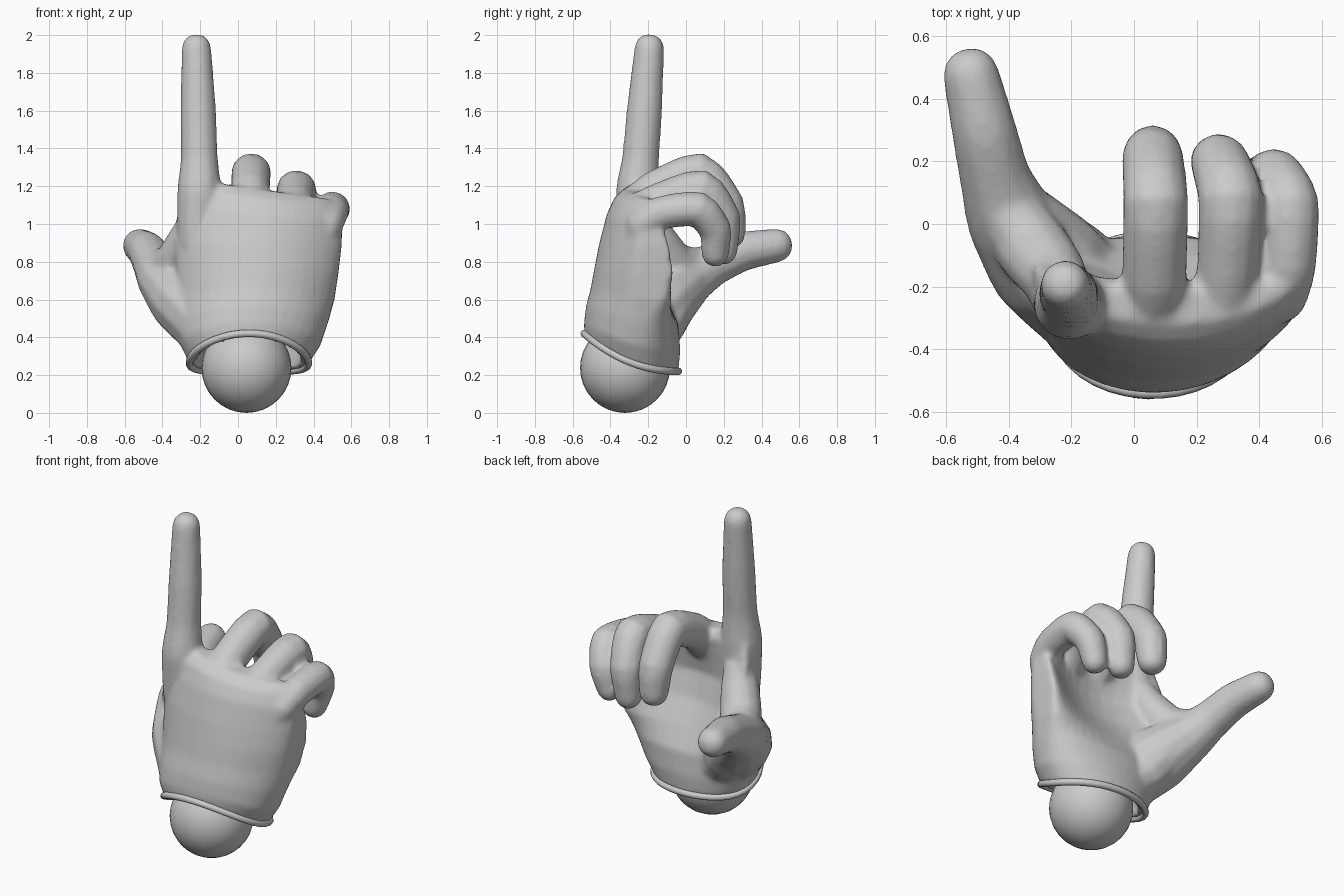
import bpy, bmesh, math
from mathutils import Vector

if "Cube" in bpy.data.objects:
    bpy.data.objects.remove(bpy.data.objects["Cube"])

N = 36


def bridge(bm, rings):
    """Skin a list of vertex-position rings and cap both ends."""
    loops = [[bm.verts.new(p) for p in r] for r in rings]
    for a, b in zip(loops, loops[1:]):
        n = len(a)
        for i in range(n):
            bm.faces.new((a[i], a[(i + 1) % n], b[(i + 1) % n], b[i]))
    for cap in (loops[0], loops[-1]):
        c = bm.verts.new(sum((v.co for v in cap), Vector()) / len(cap))
        for i in range(len(cap)):
            bm.faces.new((cap[i], cap[(i + 1) % len(cap)], c))


def finger(bm, pts, sides=12, steps=4, tight=0.5):
    """Tapered round-tipped tube through (x, y, z, radius) points."""
    P = [Vector(p) for p in pts]
    P = [P[0] * 2 - P[1]] + P + [P[-1] * 2 - P[-2]]
    path = []
    for i in range(1, len(P) - 2):
        a, b, c, d = P[i - 1:i + 3]
        for s in range(steps):
            t = s / steps
            curve = 0.5 * (2 * b + (c - a) * t + (2 * a - 5 * b + 4 * c - d) * t * t
                           + (3 * b - a - 3 * c + d) * t ** 3)
            path.append(curve.lerp(b.lerp(c, t), tight))
    path.append(P[-2])
    end, r = path[-1], path[-1].w
    d = (path[-1].xyz - path[-2].xyz).normalized()
    for k in (25, 48, 67, 82):
        k = math.radians(k)
        path.append(Vector((*(end.xyz + d * r * math.sin(k)), r * math.cos(k) ** 0.8)))
    prev = (path[1].xyz - path[0].xyz).normalized()
    q = Vector((0, 0, 1)).rotation_difference(prev)
    rings = []
    for i, p in enumerate(path):
        tan = (path[min(i + 1, len(path) - 1)].xyz - path[max(i - 1, 0)].xyz).normalized()
        q = prev.rotation_difference(tan) @ q
        prev = tan
        rings.append([p.xyz + q @ Vector((p.w * math.cos(a), p.w * math.sin(a), 0))
                      for a in (2 * math.pi * j / sides for j in range(sides))])
    bridge(bm, rings)


def cuff_rise(y):
    return 0.21 * min(1.0, max(0.0, (-0.03 - y) / 0.52)) ** 2.2


def section(z, cx, a, mid, th, back, front, rise, shear, scale=1.0):
    """Cupped hand cross-section; back and front set how far the edges curl forward."""
    ring = []
    for j in range(N):
        t = 2 * math.pi * (j + 0.5) / N
        u, s = math.cos(t), math.sin(t)
        cup = front if s > 0 else back
        y = mid + cup * u * u + th * scale * math.copysign(abs(s) ** 0.9, s)
        x = cx + a * scale * u
        ring.append(Vector((x, y, z + rise * cuff_rise(y) - shear * x)))
    return ring


# palm: hollow at the wrist, cupped towards the fingers
bm = bmesh.new()
cuff = section(0.22, 0.058, 0.315, -0.29, 0.25, 0, 0, 1, 0)
bridge(bm, [
    section(0.50, 0.065, 0.36, -0.31, 0.22, 0.01, 0.03, 0.5, 0, 0.84),
    section(0.22, 0.058, 0.315, -0.29, 0.25, 0, 0, 1, 0, 0.86),
    cuff,
    section(0.33, 0.067, 0.37, -0.285, 0.255, 0.01, 0.01, 0.75, 0),
    section(0.47, 0.080, 0.40, -0.285, 0.245, 0.04, 0.05, 0.5, 0),
    section(0.60, 0.093, 0.42, -0.305, 0.20, 0.08, 0.16, 0.35, 0),
    section(0.74, 0.103, 0.43, -0.335, 0.15, 0.10, 0.24, 0.2, 0),
    section(0.90, 0.105, 0.445, -0.345, 0.115, 0.12, 0.24, 0, 0.03),
    section(1.06, 0.118, 0.435, -0.31, 0.11, 0.10, 0.15, 0, 0.08),
    section(1.15, 0.115, 0.415, -0.28, 0.10, 0.08, 0.09, 0, 0.12),
    section(1.20, 0.110, 0.38, -0.265, 0.055, 0.06, 0.06, 0, 0.14),
])

# index, middle, ring, little finger, thumb, then thumb web and thumb mound
digits = [
    [(-0.18, -0.28, 0.70, 0.06), (-0.215, -0.25, 0.90, 0.105), (-0.205, -0.255, 1.17, 0.118),
     (-0.205, -0.24, 1.35, 0.099), (-0.21, -0.22, 1.60, 0.095), (-0.22, -0.195, 1.925, 0.08)],
    [(0.06, -0.28, 1.07, 0.11), (0.065, -0.17, 1.175, 0.105), (0.07, 0.07, 1.275, 0.106),
     (0.06, 0.21, 1.10, 0.10), (0.06, 0.23, 0.955, 0.086)],
    [(0.28, -0.28, 1.04, 0.11), (0.30, -0.14, 1.12, 0.10), (0.31, 0.08, 1.185, 0.106),
     (0.275, 0.195, 1.03, 0.095), (0.26, 0.195, 0.865, 0.08)],
    [(0.43, -0.26, 0.85, 0.05), (0.465, -0.235, 0.99, 0.088), (0.495, -0.13, 1.06, 0.09),
     (0.50, 0.065, 1.08, 0.094), (0.455, 0.155, 0.97, 0.087), (0.42, 0.155, 0.85, 0.075)],
    [(-0.15, -0.25, 0.46, 0.185), (-0.285, -0.12, 0.60, 0.19), (-0.395, 0.02, 0.715, 0.145),
     (-0.445, 0.15, 0.79, 0.115), (-0.48, 0.30, 0.855, 0.105), (-0.52, 0.47, 0.885, 0.092)],
    [(-0.22, -0.20, 1.04, 0.08), (-0.26, -0.16, 0.92, 0.11), (-0.33, -0.07, 0.79, 0.12),
     (-0.415, 0.06, 0.77, 0.10)],
    [(-0.08, -0.16, 0.38, 0.11), (-0.18, -0.15, 0.47, 0.15), (-0.28, -0.07, 0.60, 0.14),
     (-0.35, 0.0, 0.70, 0.12)],
]
for pts in digits:
    finger(bm, pts)
bmesh.ops.recalc_face_normals(bm, faces=bm.faces)
mesh = bpy.data.meshes.new("glove")
bm.to_mesh(mesh)
bm.free()
glove = bpy.data.objects.new("glove", mesh)
bpy.context.collection.objects.link(glove)
fuse = glove.modifiers.new("fuse", 'REMESH')
fuse.mode = 'VOXEL'
fuse.voxel_size = 0.015
fuse.use_smooth_shade = True
soft = glove.modifiers.new("soften", 'SMOOTH')
soft.factor = 0.5
soft.iterations = 8

# rolled lip around the wrist opening
curve = bpy.data.curves.new("cuff_lip", 'CURVE')
curve.dimensions = '3D'
curve.bevel_depth = 0.02
curve.bevel_resolution = 3
spline = curve.splines.new('POLY')
spline.points.add(N - 1)
for pt, co in zip(spline.points, cuff):
    pt.co = (*co, 1)
spline.use_cyclic_u = True
spline.use_smooth = True
bpy.context.collection.objects.link(bpy.data.objects.new("cuff_lip", curve))

# wrist ball
bpy.ops.mesh.primitive_uv_sphere_add(segments=32, ring_count=16, radius=0.238,
                                     location=(0.045, -0.323, 0.238))
ball = bpy.context.object
ball.name = "wrist_ball"
bpy.ops.object.shade_smooth()
